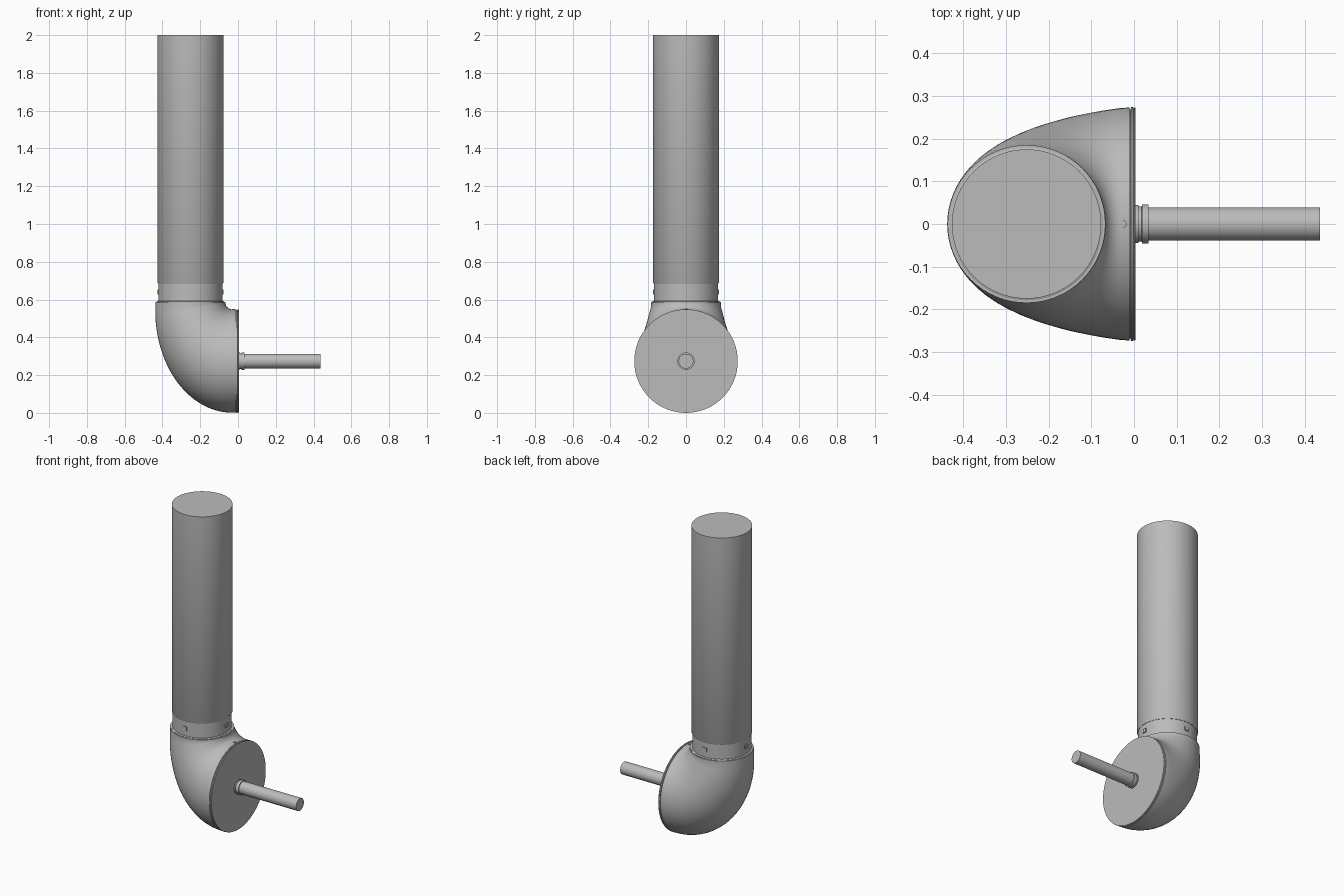
import bpy, bmesh
from math import sin, cos, pi, radians
from mathutils import Matrix, Vector

cube = bpy.data.objects.get("Cube")
if cube:
    bpy.data.objects.remove(cube)

grey = bpy.data.materials.new("plain grey")
grey.use_nodes = True
grey.diffuse_color = (0.5, 0.5, 0.5, 1)
grey.node_tree.nodes["Principled BSDF"].inputs["Base Color"].default_value = (0.5, 0.5, 0.5, 1)

SIDES = 64
PIPE_X = -0.252    # axis of the upright pipe
HUB_Z = 0.274      # axis of the wide outlet and shaft


def finish(bm, name):
    bmesh.ops.recalc_face_normals(bm, faces=bm.faces)
    mesh = bpy.data.meshes.new(name)
    bm.to_mesh(mesh)
    bm.free()
    obj = bpy.data.objects.new(name, mesh)
    bpy.context.collection.objects.link(obj)
    mesh.materials.append(grey)
    bpy.ops.object.select_all(action='DESELECT')
    obj.select_set(True)
    bpy.context.view_layer.objects.active = obj
    bpy.ops.object.shade_smooth_by_angle(angle=radians(35))
    return obj


def loft(name, rings):
    """Skin a list of point rings and cap both ends."""
    bm = bmesh.new()
    loops = [[bm.verts.new(p) for p in ring] for ring in rings]
    for a, b in zip(loops, loops[1:]):
        for i in range(SIDES):
            j = (i + 1) % SIDES
            bm.faces.new((a[i], a[j], b[j], b[i]))
    bm.faces.new(loops[0])
    bm.faces.new(loops[-1])
    return finish(bm, name)


def ring(centre, u, v):
    angles = [2 * pi * i / SIDES for i in range(SIDES)]
    return [centre + u * cos(a) + v * sin(a) for a in angles]


def turned_upright(name, profile):
    return loft(name, [ring(Vector((PIPE_X, 0, z)), Vector((r, 0, 0)), Vector((0, r, 0)))
                       for r, z in profile])


def turned_sideways(name, profile):
    return loft(name, [ring(Vector((x, 0, HUB_Z)), Vector((0, r, 0)), Vector((0, 0, r)))
                       for r, x in profile])


# Upright pipe with its lower bead, and the sleeve below it
turned_upright("upright_pipe", [(0.172, 0.685), (0.175, 0.69), (0.175, 2.0)])
turned_upright("pipe_sleeve", [(0.170, 0.57), (0.170, 0.69)])
turned_upright("sleeve_lip", [(0.179, 0.583), (0.179, 0.589), (0.173, 0.592)])

# Flared elbow: outer curve is an ellipse quarter, inner curve a tight fillet
STEPS = 28
sections = []
for k in range(STEPS + 1):
    t = k / STEPS
    c, s = cos(t * pi / 2), sin(t * pi / 2)
    outer = Vector((-0.03 - 0.408 * c, 0, 0.54 - 0.539 * s))
    inner = Vector((-0.03 - 0.037 * c, 0, 0.585 - 0.037 * s))
    width = 0.185 + 0.087 * (t + s) / 2
    sections.append(ring((outer + inner) / 2, (outer - inner) / 2, Vector((0, width, 0))))
top = ring(Vector((PIPE_X, 0, 0.587)), Vector((-0.185, 0, 0)), Vector((0, 0.185, 0)))
end = ring(Vector((-0.011, 0, HUB_Z)), Vector((0, 0, -0.273)), Vector((0, 0.273, 0)))
loft("elbow", [top] + sections + [end])

# Grooved cover plate closing the wide outlet
turned_sideways("cover_plate", [(0.268, -0.012), (0.268, -0.008), (0.274, -0.007),
                                (0.274, -0.002), (0.271, -0.001), (0.271, 0.0),
                                (0.273, 0.001), (0.273, 0.004)])

# Shaft and its stepped collar
turned_sideways("shaft", [(0.039, 0.0), (0.039, 0.436)])
turned_sideways("shaft_collar", [(0.045, 0.003), (0.045, 0.010), (0.041, 0.011),
                                 (0.041, 0.018), (0.046, 0.019), (0.046, 0.034)])

# Four small latches around the sleeve
bm = bmesh.new()
for k in range(4):
    place = (Matrix.Translation((PIPE_X, 0, 0.64)) @ Matrix.Rotation(k * pi / 2, 4, 'Z')
             @ Matrix.Translation((0.17, 0, 0)) @ Matrix.Diagonal((0.01, 0.026, 0.024, 1)))
    bmesh.ops.create_cube(bm, size=1, matrix=place)
finish(bm, "sleeve_latches")

# Small screw on top of the outlet rim
bm = bmesh.new()
bmesh.ops.create_cone(bm, cap_ends=True, segments=20, radius1=0.008, radius2=0.008,
                      depth=0.01, matrix=Matrix.Translation((-0.025, 0, 0.546)))
finish(bm, "rim_screw")
